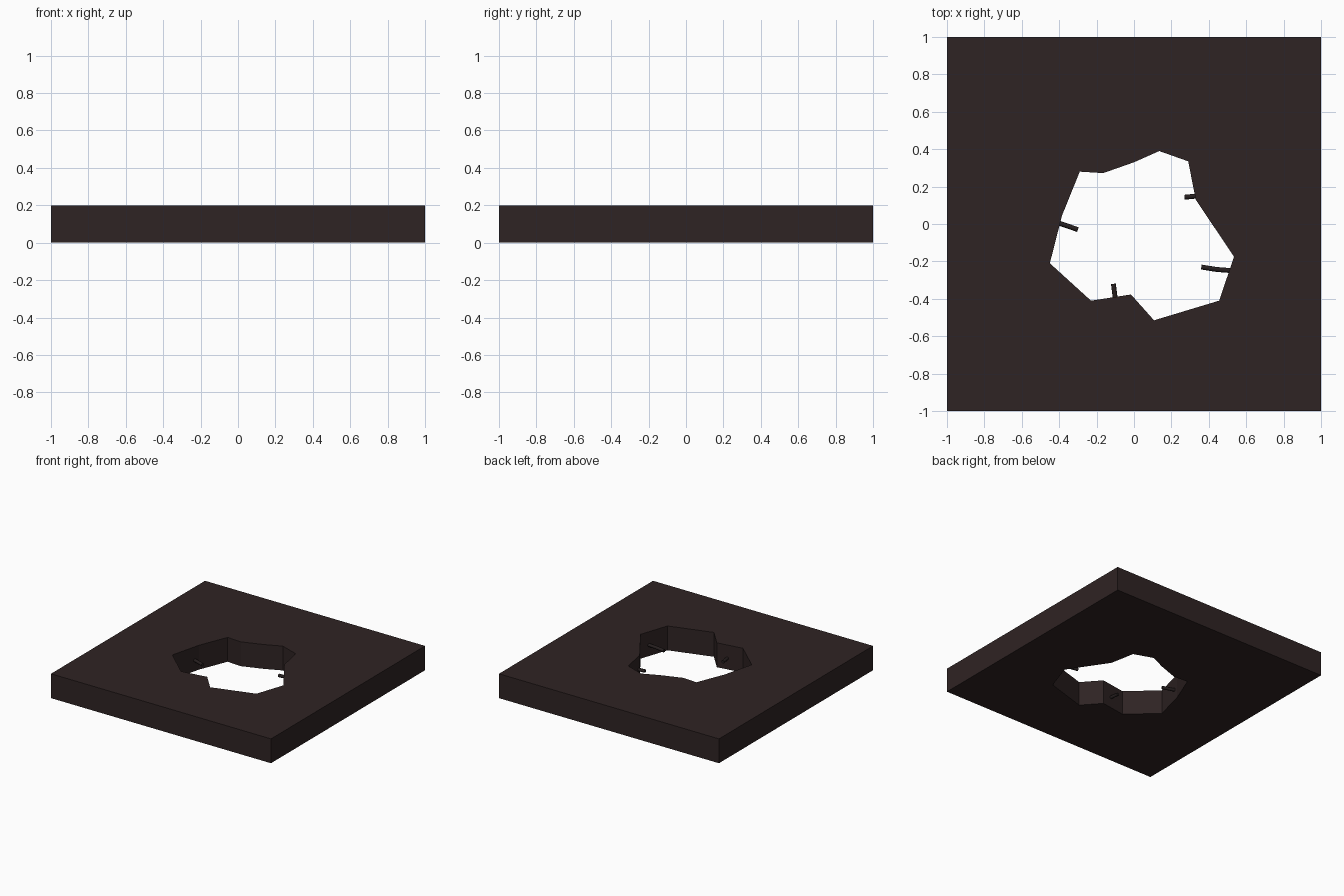
import bpy, bmesh, math
from mathutils import Vector

if "Cube" in bpy.data.objects:
    bpy.data.objects.remove(bpy.data.objects["Cube"])


def material(name, rgb):
    m = bpy.data.materials.new(name)
    m.diffuse_color = (*rgb, 1)
    m.use_nodes = True
    m.node_tree.nodes["Principled BSDF"].inputs["Base Color"].default_value = m.diffuse_color
    return m


CONCRETE = material("dark_brown_slab", (0.028, 0.017, 0.017))
STEEL = material("dark_bar", (0.020, 0.014, 0.014))
H = 0.2

# Jagged hole outline
HOLE = [(0.135, 0.39), (0.29, 0.335), (0.33, 0.13), (0.535, -0.175),
        (0.455, -0.41), (0.107, -0.515), (-0.016, -0.377), (-0.23, -0.41),
        (-0.45, -0.21), (-0.385, 0.045), (-0.29, 0.28), (-0.165, 0.272), (0, 0.33)]
OUTER = [(-1, -1), (1, -1), (1, 1), (-1, 1)]


# Slab with the hole: fill between outlines, then extrude up
def slab():
    bm = bmesh.new()
    for ring in (OUTER, HOLE):
        vs = [bm.verts.new((x, y, 0)) for x, y in ring]
        for a, b in zip(vs, vs[1:] + vs[:1]):
            bm.edges.new((a, b))
    bmesh.ops.triangle_fill(bm, edges=bm.edges[:], use_beauty=True)
    ext = bmesh.ops.extrude_face_region(bm, geom=bm.faces[:], use_keep_orig=True)
    top = [g for g in ext["geom"] if isinstance(g, bmesh.types.BMVert)]
    bmesh.ops.translate(bm, verts=top, vec=(0, 0, H))
    bmesh.ops.recalc_face_normals(bm, faces=bm.faces[:])
    me = bpy.data.meshes.new("slab")
    bm.to_mesh(me)
    bm.free()
    me.materials.append(CONCRETE)
    bpy.context.collection.objects.link(bpy.data.objects.new("slab", me))


# Broken reinforcing bars poking out of the hole walls
def bar(name, points, r=0.013):
    cu = bpy.data.curves.new(name, "CURVE")
    cu.dimensions = "3D"
    cu.bevel_depth = r
    cu.bevel_resolution = 1
    cu.use_fill_caps = True
    sp = cu.splines.new("POLY")
    sp.points.add(len(points) - 1)
    for p, co in zip(sp.points, points):
        p.co = (*co, 1)
    cu.materials.append(STEEL)
    bpy.context.collection.objects.link(bpy.data.objects.new(name, cu))


slab()
Z = 0.09
bar("bar_left", [(-0.41, 0.008, Z), (-0.30, -0.03, Z)])
bar("bar_upper_right", [(0.34, 0.15, Z), (0.27, 0.143, Z)])
bar("bar_lower_right", [(0.53, -0.25, Z), (0.44, -0.243, Z), (0.36, -0.23, Z)])
bar("bar_front", [(-0.10, -0.40, Z), (-0.11, -0.32, Z)])
